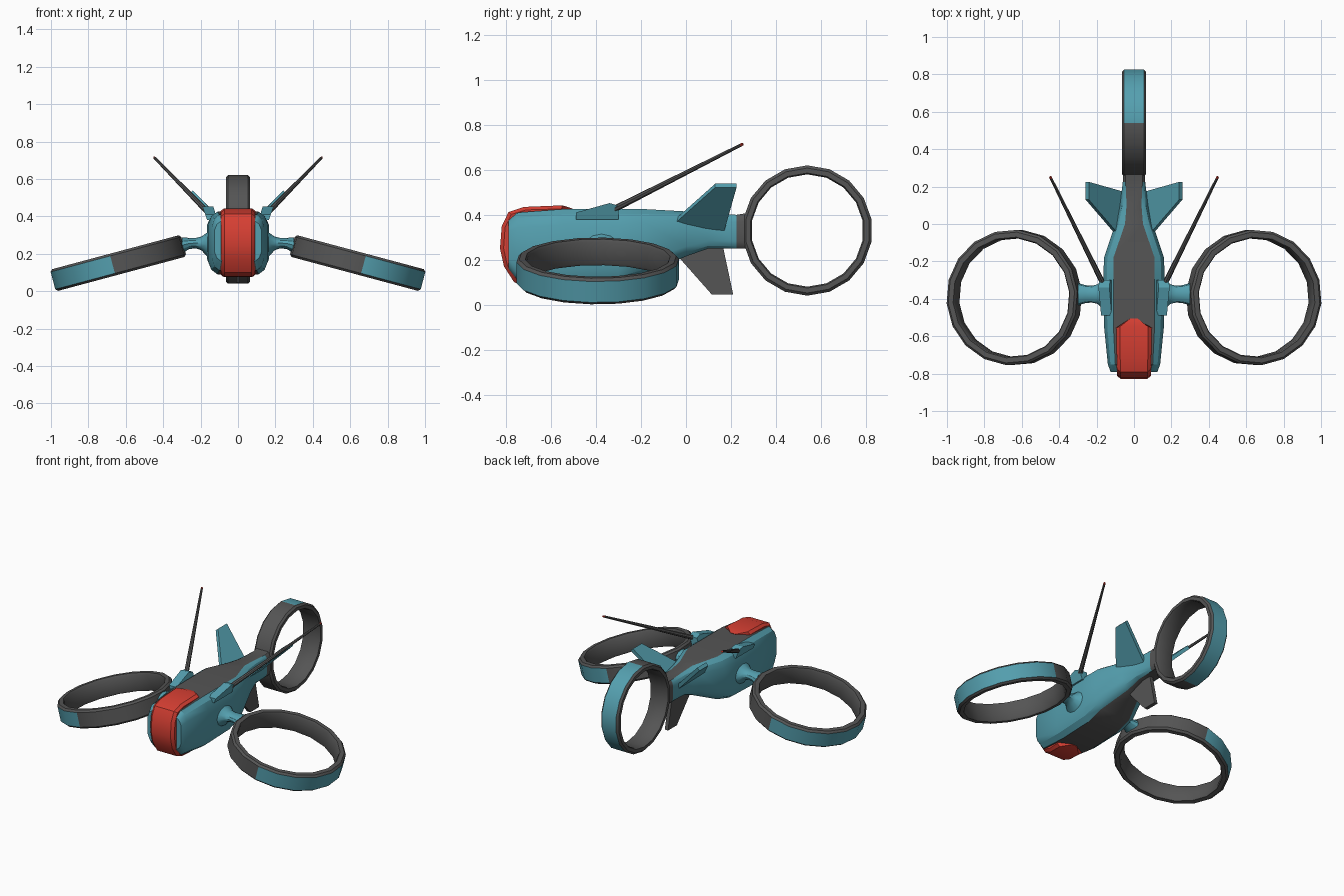
import bpy, bmesh, math
from mathutils import Matrix, Vector

cube = bpy.data.objects.get("Cube")
if cube:
    bpy.data.objects.remove(cube, do_unlink=True)


def material(name, rgb):
    m = bpy.data.materials.new(name)
    m.use_nodes = True
    m.diffuse_color = (*rgb, 1)
    m.node_tree.nodes["Principled BSDF"].inputs["Base Color"].default_value = (*rgb, 1)
    return m


MATS = [material("teal", (0.09, 0.35, 0.43)),
        material("dark_grey", (0.09, 0.09, 0.09)),
        material("red", (0.68, 0.05, 0.033))]
TEAL, GREY, RED = range(3)
parts = []


def build(name, verts, faces, colour, mirror=False, bevel=0):
    """Mesh object; colour is an index or a rule taking face number and polygon."""
    mesh = bpy.data.meshes.new(name)
    mesh.from_pydata([tuple(v) for v in verts], [], faces)
    for m in MATS:
        mesh.materials.append(m)
    for i, p in enumerate(mesh.polygons):
        p.material_index = colour(i) if callable(colour) else colour
    bm = bmesh.new()
    bm.from_mesh(mesh)
    bmesh.ops.recalc_face_normals(bm, faces=bm.faces)
    bm.to_mesh(mesh)
    bm.free()
    ob = bpy.data.objects.new(name, mesh)
    bpy.context.collection.objects.link(ob)
    if bevel:
        b = ob.modifiers.new("Bevel", "BEVEL")
        b.width, b.segments = bevel, 2
    if mirror:
        ob.modifiers.new("Mirror", "MIRROR")
    parts.append(ob)
    return ob


def loft(name, sections, colour, **kw):
    """Skin closed cross-sections; colour rule takes (section, side)."""
    n = len(sections[0])
    verts = [v for s in sections for v in s]
    faces = [(k * n + j, k * n + (j + 1) % n, (k + 1) * n + (j + 1) % n, (k + 1) * n + j)
             for k in range(len(sections) - 1) for j in range(n)]
    faces += [tuple(range(n)), tuple(range(len(verts) - n, len(verts)))]
    rule = (lambda i: colour(i // n, i % n)) if callable(colour) else colour
    return build(name, verts, faces, rule, **kw)


def slab(name, outline, thick, colour, **kw):
    """Flat plate with the given 3D outline, thickened about its plane."""
    pts = [Vector(p) for p in outline]
    n = (pts[1] - pts[0]).cross(pts[2] - pts[0]).normalized() * thick / 2
    return loft(name, [[p - n for p in pts], [p + n for p in pts]], colour, **kw)


def ring(name, matrix, radius, inner, half, turn, **kw):
    """Duct hoop with chamfered rims; the outer band is teal on its local +x half."""
    sides, c = 18, 0.012
    prof = [(radius, c - half), (radius, half - c), (radius - c, half), (inner + c / 2, half),
            (inner, half - c), (inner, c - half), (inner + c / 2, -half), (radius - c, -half)]
    n = len(prof)
    verts, faces = [], []
    for k in range(sides):
        a = math.radians(turn) + math.pi / 2 + math.tau * k / sides
        verts += [matrix @ Vector((r * math.cos(a), r * math.sin(a), z)) for r, z in prof]
        faces += [(k * n + j, k * n + (j + 1) % n, (k + 1) % sides * n + (j + 1) % n,
                   (k + 1) % sides * n + j) for j in range(n)]

    def rule(i):
        a = math.radians(turn) + math.pi / 2 + math.tau * (i // n + 0.5) / sides
        return TEAL if i % n == 0 and math.cos(a) > 0 else GREY
    return build(name, verts, faces, rule, **kw)


def tube(name, stations, colour, sides=10, **kw):
    """Round bar through (centre, axis_u, axis_v) stations."""
    secs = []
    for c, u, v in stations:
        secs.append([Vector(c) + Vector(u) * math.cos(math.tau * k / sides)
                     + Vector(v) * math.sin(math.tau * k / sides) for k in range(sides)])
    return loft(name, secs, colour, **kw)


# Fuselage: y, half width, stripe half width, top, bottom
def hull_section(y, w, s, top, low):
    c = min(0.07, (top - low) * 0.22)
    m = s + (w - s) * 0.65
    half = [(s, top), (m, top - c * 0.35), (w, top - c),
            (w, low + c), (m, low + c * 0.35), (s, low)]
    return [(x, y, z) for x, z in half] + [(-x, y, z) for x, z in reversed(half)]


hull = [(-0.79, 0.125, 0.09, 0.375, 0.16), (-0.75, 0.14, 0.10, 0.41, 0.11),
        (-0.55, 0.16, 0.11, 0.425, 0.09), (-0.3, 0.165, 0.11, 0.425, 0.10),
        (-0.18, 0.16, 0.11, 0.425, 0.135), (0.0, 0.10, 0.048, 0.415, 0.215),
        (0.1, 0.075, 0.04, 0.405, 0.25), (0.225, 0.06, 0.045, 0.40, 0.25),
        (0.285, 0.06, 0.045, 0.41, 0.25)]
loft("fuselage", [hull_section(*h) for h in hull],
     lambda k, j: GREY if j in (5, 11) or k == 7 else TEAL)

# Canopy: raised shell wrapped over the nose (y, z, half width)
path = [(-0.505, 0.428, 0.025), (-0.55, 0.442, 0.095), (-0.72, 0.435, 0.092),
        (-0.79, 0.412, 0.09), (-0.82, 0.35, 0.09), (-0.828, 0.25, 0.09),
        (-0.81, 0.17, 0.09), (-0.765, 0.10, 0.09), (-0.71, 0.078, 0.092),
        (-0.62, 0.075, 0.095), (-0.57, 0.088, 0.025)]
core = Vector((0, -0.6, 0.26))
shell = []
for y, z, w in path:
    p = Vector((0, y, z))
    inward = (core - p).normalized()
    row = [(w, 0.05), (w, 0.016), (w * 0.8, 0), (-w * 0.8, 0), (-w, 0.016), (-w, 0.05)]
    shell.append([p + inward * d + Vector((x, 0, 0)) for x, d in row])
loft("canopy", shell, RED)

# Duct rings
side = Matrix.Translation((0.64, -0.393, 0.15)) @ Matrix.Rotation(math.radians(15), 4, "Y")
ring("side_rings", side, 0.363, 0.318, 0.06, 5, mirror=True)
rear = Matrix(((0, 0, 1, 0), (1, 0, 0, 0.54), (0, 1, 0, 0.33), (0, 0, 0, 1)))
ring("rear_ring", rear, 0.29, 0.25, 0.065, 0)

# Flared pylons joining the side rings to the hull
tube("pylons", [((x, -0.375, z), (0, ry, 0), (0, 0, rz)) for x, z, ry, rz in
                [(0.14, 0.25, 0.10, 0.08), (0.17, 0.25, 0.075, 0.06), (0.195, 0.255, 0.052, 0.037),
                 (0.225, 0.257, 0.045, 0.028), (0.26, 0.255, 0.048, 0.03),
                 (0.3, 0.245, 0.06, 0.042)]], TEAL, sides=12, mirror=True)

# Tail fins and belly fin
slab("tail_fins", [(0.095, -0.05, 0.37), (0.25, 0.13, 0.53), (0.25, 0.225, 0.53),
                   (0.055, 0.17, 0.335)], 0.024, TEAL, mirror=True)
slab("belly_fin", [(0, -0.04, 0.22), (0, 0.115, 0.045), (0, 0.21, 0.045), (0, 0.16, 0.28)],
     0.024, GREY)

# Antenna mounts: wedges leaning out from the shoulders
mount = [(-0.49, 0.38), (-0.49, 0.41), (-0.34, 0.452), (-0.3, 0.44), (-0.3, 0.38)]
loft("antenna_mounts", [[(0.11 + (z - 0.38) * 0.3, y, z) for y, z in mount],
                        [(0.165 + (z - 0.38) * 0.35, y, z) for y, z in mount]], TEAL, mirror=True)

# Antennas with red tips
base, tip = Vector((0.165, -0.32, 0.425)), Vector((0.448, 0.253, 0.715))
along = (tip - base).normalized()
u = along.cross(Vector((0, 0, 1))).normalized()
v = along.cross(u)


def rod(name, start, end, r0, r1, colour):
    tube(name, [(base.lerp(tip, t), u * r, v * r) for t, r in ((start, r0), (end, r1))],
         colour, sides=8, mirror=True)


rod("antennas", 0, 0.985, 0.015, 0.007, GREY)
rod("antenna_tips", 0.985, 1, 0.0075, 0.006, RED)

# Smooth shading with crisp edges
bpy.ops.object.select_all(action="DESELECT")
for ob in parts:
    ob.select_set(True)
bpy.context.view_layer.objects.active = parts[0]
bpy.ops.object.shade_smooth_by_angle(angle=math.radians(30))
